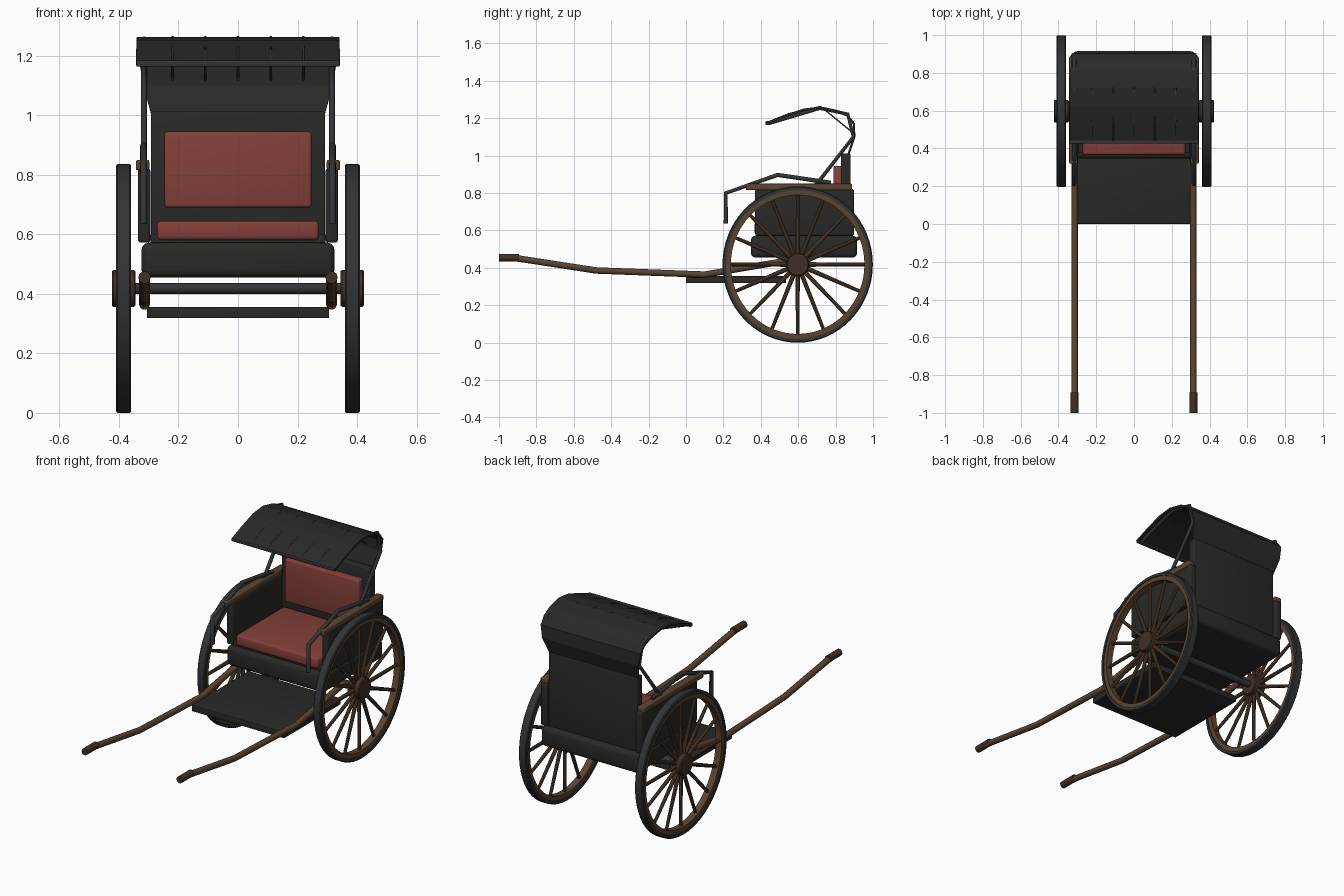
import bpy, bmesh, math
from mathutils import Matrix, Vector

if "Cube" in bpy.data.objects:
    bpy.data.objects.remove(bpy.data.objects["Cube"])


def material(name, rgb):
    m = bpy.data.materials.new(name)
    m.diffuse_color = (*rgb, 1)
    m.use_nodes = True
    m.node_tree.nodes["Principled BSDF"].inputs["Base Color"].default_value = m.diffuse_color
    return m


BLACK = material("black_lacquer", (0.022, 0.022, 0.021))
METAL = material("dark_metal", (0.032, 0.034, 0.036))
WOOD = material("wood", (0.105, 0.058, 0.030))
DARKWOOD = material("dark_wood", (0.055, 0.030, 0.018))
RED = material("red_upholstery", (0.23, 0.050, 0.042))


def finish(name, bm, mat, smooth=True):
    bmesh.ops.recalc_face_normals(bm, faces=bm.faces)
    me = bpy.data.meshes.new(name)
    bm.to_mesh(me)
    bm.free()
    me.materials.append(mat)
    ob = bpy.data.objects.new(name, me)
    bpy.context.collection.objects.link(ob)
    if smooth:
        bpy.ops.object.select_all(action='DESELECT')
        ob.select_set(True)
        bpy.context.view_layer.objects.active = ob
        bpy.ops.object.shade_smooth_by_angle(angle=math.radians(35))
    return ob


def box(name, x, y, z, mat, bevel=0.006):
    """Rounded box from (min, max) pairs."""
    bm = bmesh.new()
    bmesh.ops.create_cube(bm, size=1)
    for v in bm.verts:
        for i, (a, b) in enumerate((x, y, z)):
            v.co[i] = a if v.co[i] < 0 else b
    bmesh.ops.bevel(bm, geom=bm.edges[:], offset=bevel, segments=3, profile=0.5, affect='EDGES')
    return finish(name, bm, mat)


def tube(name, points, radius, mat, res=3):
    cu = bpy.data.curves.new(name, 'CURVE')
    cu.dimensions = '3D'
    cu.bevel_depth = radius
    cu.bevel_resolution = res
    cu.use_fill_caps = True
    sp = cu.splines.new('POLY')
    sp.points.add(len(points) - 1)
    for p, co in zip(sp.points, points):
        p.co = (*co, 1)
    cu.materials.append(mat)
    ob = bpy.data.objects.new(name, cu)
    bpy.context.collection.objects.link(ob)
    return ob


def lathe(name, profile, mat, closed, segs=48):
    """Spin an (x, radius) profile about the x axis."""
    bm = bmesh.new()
    rings = []
    for i in range(segs):
        a = 2 * math.pi * i / segs
        rings.append([bm.verts.new((x, r * math.cos(a), r * math.sin(a))) for x, r in profile])
    n = len(profile)
    for i in range(segs):
        p, q = rings[i], rings[(i + 1) % segs]
        for j in range(n if closed else n - 1):
            k = (j + 1) % n
            bm.faces.new((p[j], p[k], q[k], q[j]))
    if not closed:
        bm.faces.new([r[0] for r in rings])
        bm.faces.new([r[-1] for r in rings])
    return finish(name, bm, mat)


# Wheels: tyre, rim, hub and sixteen spokes
WY, WZ, WX = 0.597, 0.418, 0.384
for s, side in ((-1, "left"), (1, "right")):
    tyre = lathe(side + "_tyre", [(-.025, .382), (-.025, .397), (-.02, .402), (.02, .402),
                                  (.025, .397), (.025, .382)], METAL, True, 64)
    rim = lathe(side + "_rim", [(-.02, .357), (-.02, .384), (.02, .384), (.02, .357)], WOOD, True, 64)
    hub = lathe(side + "_hub", [(-.04, .042), (-.04, .055), (-.034, .06), (.034, .06),
                                (.039, .055), (.039, .04)], DARKWOOD, False, 32)
    bm = bmesh.new()
    for i in range(16):
        m = Matrix.Rotation(2 * math.pi * i / 16, 4, 'X') @ Matrix.Translation((0, 0, .208))
        bmesh.ops.create_cone(bm, cap_ends=True, segments=10, radius1=.012, radius2=.009,
                              depth=.31, matrix=m)
    spokes = finish(side + "_spokes", bm, WOOD)
    for ob in (tyre, rim, hub, spokes):
        ob.location = (s * WX, WY, WZ)
        ob.scale = (1, 1, 1.04)
tube("axle", [(-.38, WY, WZ), (.38, WY, WZ)], .02, METAL)

# Body: footboard, seat box, back panel, upholstery
box("footboard", (-.306, .306), (0, .535), (.318, .356), BLACK, .004)
box("seat_box", (-.324, .324), (.347, .915), (.455, .572), BLACK, .024)
box("seat_base", (-.294, .294), (.375, .86), (.56, .60), BLACK)
box("seat_cushion", (-.272, .272), (.366, .82), (.58, .645), RED, .014)
box("back_panel", (-.293, .293), (.828, .88), (.56, 1.012), BLACK)
box("back_cushion", (-.247, .247), (.788, .835), (.69, .945), RED, .010)

for s, side in ((-1, "left"), (1, "right")):
    def xs(a, b):
        return tuple(sorted((s * a, s * b)))

    def path(x, pts):
        return [(s * x, y, z) for y, z in pts]

    # Side panels and wooden arm rests
    box(side + "_side_panel", xs(.294, .336), (.37, .898), (.572, .822), BLACK, .010)
    box(side + "_armrest", xs(.298, .343), (.32, .888), (.815, .85), WOOD, .007)
    # Pulling shafts with grips
    tube(side + "_shaft", path(.314, [(-.95, .453), (-.89, .449), (-.48, .386), (.10, .364),
                                      (.30, .398), (.55, .44)]), .018, WOOD)
    tube(side + "_grip", path(.314, [(-1, .455), (-.892, .455)]), .021, DARKWOOD)
    # Hand rail and folding canopy frame
    tube(side + "_hand_rail", path(.317, [(.775, .855), (.49, .897), (.213, .80), (.213, .636)]),
         .012, METAL)
    tube(side + "_canopy_strut", path(.316, [(.69, .84), (.72, .875), (.895, 1.10), (.865, 1.222),
                                             (.715, 1.254), (.44, 1.172)]), .0105, METAL)

# Canopy sheet: half width, y, z down its length
rows = [(.342, .428, 1.172), (.342, .53, 1.212), (.341, .63, 1.246), (.340, .72, 1.257),
        (.336, .81, 1.238), (.332, .865, 1.212), (.330, .897, 1.172), (.318, .900, 1.10),
        (.292, .868, 1.005)]
bm = bmesh.new()
grid = [[bm.verts.new((w * t, y, z)) for t in (-1, 1)] for w, y, z in rows]
for a, b in zip(grid, grid[1:]):
    bm.faces.new((a[0], a[1], b[1], b[0]))
canopy = finish("canopy", bm, BLACK, False)
solid = canopy.modifiers.new("thickness", 'SOLIDIFY')
solid.thickness = .012
solid.offset = 0

# Canopy front bar and ribs
box("canopy_front_bar", (-.342, .342), (.425, .447), (1.163, 1.184), METAL, .004)
for i in range(5):
    x = (i - 2) * .11
    tube(f"canopy_rib_{i + 1}", [(x, .44, 1.18), (x, .55, 1.224), (x, .72, 1.263), (x, .895, 1.12)],
         .0045, METAL, 1)
